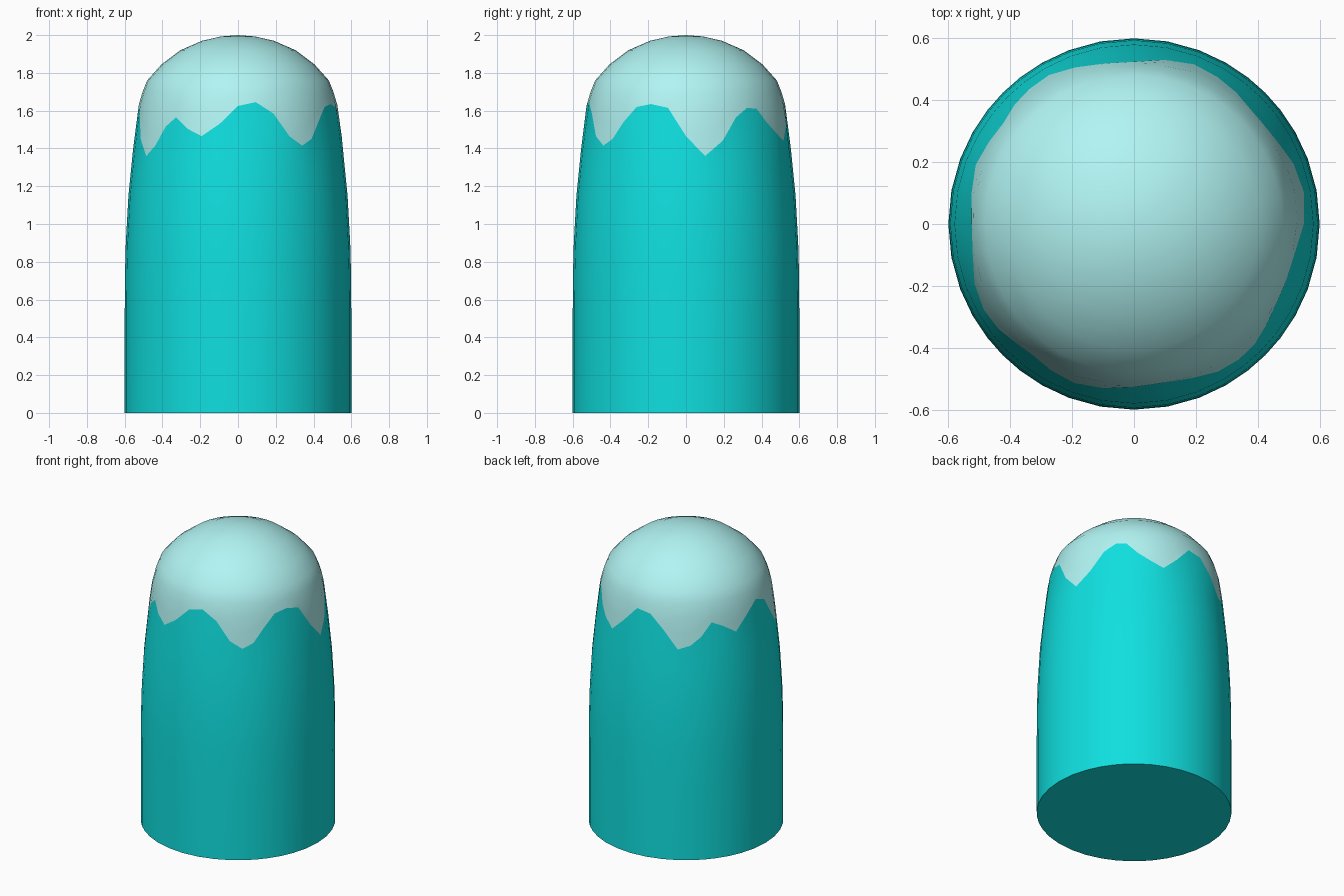
import bpy, bmesh, math

if "Cube" in bpy.data.objects:
    bpy.data.objects.remove(bpy.data.objects["Cube"])

# Outer silhouette as (height, radius)
PROFILE = [(0, .60), (.5, .60), (.75, .598), (.9, .594), (1.15, .58), (1.36, .559),
           (1.465, .549), (1.63, .526), (1.70, .505), (1.76, .481), (1.845, .405),
           (1.92, .305), (1.97, .19), (1.993, .09), (2.0, 0)]

# Ten columns per quarter turn, and height of the dripping edge at each column
QUARTER = [0, 10.4, 20.6, 29.7, 37.8, 45, 52.2, 60.3, 69.4, 79.6]
ANGLES = [math.radians(q * 90 + a) for q in range(4) for a in QUARTER]
EDGE = [1.625, 1.645, 1.585, 1.465, 1.415, 1.45, 1.54, 1.62, 1.635, 1.615,
        1.465, 1.36, 1.44, 1.565, 1.615, 1.61, 1.54, 1.485, 1.44, 1.53,
        1.635, 1.62, 1.525, 1.41, 1.435, 1.49, 1.575, 1.54, 1.485, 1.57,
        1.635, 1.60, 1.45, 1.36, 1.415, 1.515, 1.565, 1.505, 1.465, 1.53]
N = len(ANGLES)


def radius(z):
    for (z0, r0), (z1, r1) in zip(PROFILE, PROFILE[1:]):
        if z <= z1:
            return r0 + (r1 - r0) * (z - z0) / (z1 - z0)
    return 0


def between(top, bottom, t):
    return [b + (a - b) * t for a, b in zip(top, bottom)]


def make_part(name, rows, color, tip=None, base=False):
    """Skin rows of heights around the column angles."""
    bm = bmesh.new()
    rings = [[bm.verts.new((radius(z) * math.sin(a), -radius(z) * math.cos(a), z))
              for z, a in zip(row, ANGLES)] for row in rows]
    for lo, hi in zip(rings, rings[1:]):
        for i in range(N):
            j = (i + 1) % N
            bm.faces.new((lo[i], lo[j], hi[j], hi[i]))
    if base:
        bm.faces.new(rings[0][::-1])
    if tip is not None:
        v = bm.verts.new((0, 0, tip))
        for i in range(N):
            bm.faces.new((rings[-1][i], rings[-1][(i + 1) % N], v))
    mesh = bpy.data.meshes.new(name)
    bm.to_mesh(mesh)
    bm.free()
    obj = bpy.data.objects.new(name, mesh)
    bpy.context.collection.objects.link(obj)
    mat = bpy.data.materials.new(name + "_color")
    mat.diffuse_color = color
    mat.use_nodes = True
    mat.node_tree.nodes["Principled BSDF"].inputs["Base Color"].default_value = mat.diffuse_color
    mesh.materials.append(mat)
    bpy.ops.object.select_all(action='DESELECT')
    obj.select_set(True)
    bpy.context.view_layer.objects.active = obj
    bpy.ops.object.shade_smooth_by_angle(angle=math.radians(40))
    return obj


# Turquoise body up to the wavy edge
low = [[z] * N for z in (0, .5, .75, .9, 1.15)]
body_rows = low + [between(EDGE, low[-1], .5), EDGE]
make_part("body", body_rows, (.005, .74, .74, 1), base=True)

# Pale domed cap with dripping lower edge
shoulder = [1.70] * N
cap_rows = [EDGE, between(shoulder, EDGE, .35), between(shoulder, EDGE, .7)]
cap_rows += [[z] * N for z in (1.70, 1.76, 1.845, 1.92, 1.97, 1.993)]
make_part("cap", cap_rows, (.44, .91, .90, 1), tip=2.0)
